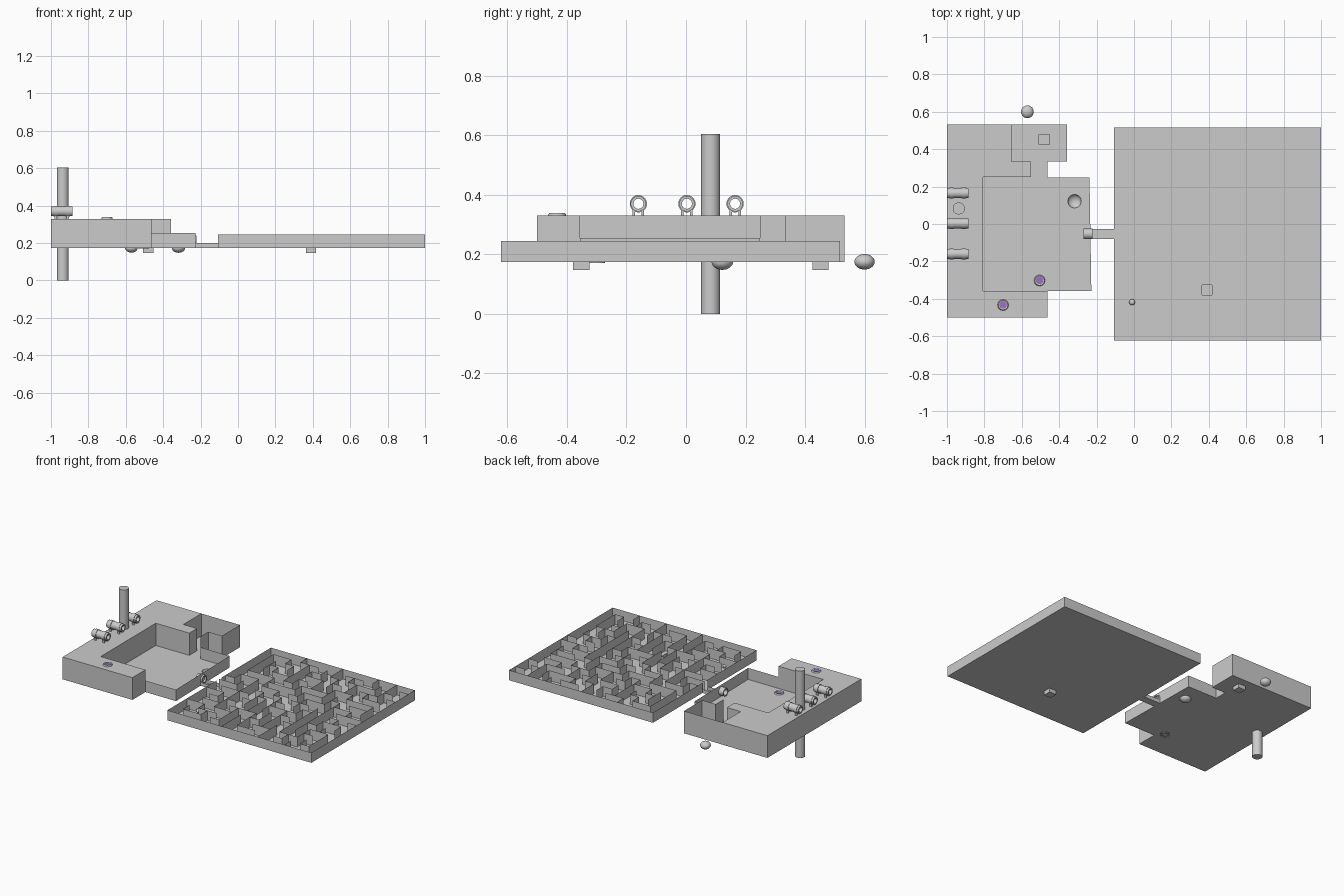
import bpy, bmesh, math, random
from mathutils import Matrix

if "Cube" in bpy.data.objects:
    bpy.data.objects.remove(bpy.data.objects["Cube"])

random.seed(4)
Z0 = 0.175                      # floor level of both boards
PLATEAU, RIM, MAZE = 0.33, 0.255, 0.245


def finish(name, bm, smooth=False, mat=None):
    me = bpy.data.meshes.new(name)
    bm.to_mesh(me)
    bm.free()
    ob = bpy.data.objects.new(name, me)
    bpy.context.collection.objects.link(ob)
    if smooth:
        bpy.context.view_layer.objects.active = ob
        ob.select_set(True)
        bpy.ops.object.shade_smooth_by_angle(angle=math.radians(40))
        ob.select_set(False)
    if mat:
        me.materials.append(mat)
    return ob


def add_strip(bm, pts, z0, z1):
    """Paper-thin upright wall along an open path."""
    lo = [bm.verts.new((x, y, z0)) for x, y in pts]
    hi = [bm.verts.new((x, y, z1)) for x, y in pts]
    for i in range(len(pts) - 1):
        bm.faces.new((lo[i], lo[i + 1], hi[i + 1], hi[i]))


def wall(name, pts, z0, z1):
    bm = bmesh.new()
    add_strip(bm, pts, z0, z1)
    return finish(name, bm)


def sheet(name, loops, z):
    """Flat sheet; loops after the first are holes."""
    bm = bmesh.new()
    edges = []
    for loop in loops:
        vs = [bm.verts.new((x, y, z)) for x, y in loop]
        edges += [bm.edges.new((vs[i - 1], vs[i])) for i in range(len(vs))]
    bmesh.ops.triangle_fill(bm, use_beauty=True, edges=edges, normal=(0, 0, 1))
    return finish(name, bm)


def square(x, y, h):
    return [(x - h, y - h), (x + h, y - h), (x + h, y + h), (x - h, y + h)]


def circle(x, y, r, n=32):
    return [(x + r * math.cos(2 * math.pi * i / n),
             y + r * math.sin(2 * math.pi * i / n)) for i in range(n)]


def lathe(name, profile, loc, axis='Z', n=32, mat=None):
    """Spin (radius, height) points round an axis."""
    bm = bmesh.new()
    vs = [bm.verts.new((r, 0, h)) for r, h in profile]
    es = [bm.edges.new((vs[i], vs[i + 1])) for i in range(len(vs) - 1)]
    bmesh.ops.spin(bm, geom=vs + es, cent=(0, 0, 0), axis=(0, 0, 1),
                   angle=2 * math.pi, steps=n)
    bmesh.ops.remove_doubles(bm, verts=bm.verts, dist=1e-5)
    bmesh.ops.recalc_face_normals(bm, faces=bm.faces)
    if axis == 'X':
        bm.transform(Matrix.Rotation(math.pi / 2, 4, 'Y'))
    bm.transform(Matrix.Translation(loc))
    return finish(name, bm, True, mat)


def ball(name, loc, r, h):
    arc = [math.pi * (i / 16 - 0.5) for i in range(17)]
    return lathe(name, [(r * math.cos(a), h * math.sin(a)) for a in arc], loc)


def square_cup(name, x, y, h, depth):
    p = square(x, y, h)
    wall(name + "_sides", p + p[:1], Z0 - depth, Z0)
    sheet(name + "_bottom", [p], Z0 - depth)


# Course floor with a square cup hole and a round cup hole
bowl_at, cup_a, cup_b = (-0.318, 0.122), (-0.48, 0.452), (0.39, -0.352)
footprint = [(-1, -0.5), (-0.463, -0.5), (-0.463, -0.357), (-0.228, -0.357),
             (-0.238, 0.248), (-0.463, 0.248), (-0.463, 0.335), (-0.358, 0.335),
             (-0.358, 0.533), (-1, 0.533)]
sheet("course_floor", [footprint, square(*cup_a, 0.027), circle(*bowl_at, 0.036)], Z0)
square_cup("course_cup", *cup_a, 0.027, 0.027)
arc = [math.pi / 2 * i / 8 for i in range(9)]
lathe("round_cup", [(0.036 * math.sin(a), -0.027 * math.cos(a)) for a in arc],
      (*bowl_at, Z0))

# Raised deck around the course, with its walls down to the floor
deck = [(-1, -0.5), (-0.463, -0.5), (-0.463, -0.357), (-0.808, -0.357),
        (-0.808, 0.25), (-0.55, 0.25), (-0.55, 0.335), (-0.655, 0.335),
        (-0.655, 0.533), (-1, 0.533)]
sheet("deck_top", [deck], PLATEAU)
wall("deck_walls", deck + deck[:1], Z0, PLATEAU)

# Thin high walls of the side room and lower rim of the main room
wall("side_room_walls", [(-0.655, 0.533), (-0.358, 0.533), (-0.358, 0.335),
                         (-0.463, 0.335), (-0.463, 0.248)], Z0, PLATEAU)
wall("course_rim", [(-0.463, 0.248), (-0.238, 0.248), (-0.228, -0.357),
                    (-0.463, -0.357)], Z0, RIM)

# Exit pipe and bridge to the maze
lathe("exit_pipe", [(0.02, -0.024), (0.028, -0.024), (0.028, 0.024), (0.02, 0.024),
                    (0.02, -0.024)], (-0.245, -0.053, 0.213), 'X')
sheet("bridge_floor", [[(-0.235, -0.08), (-0.108, -0.08), (-0.108, -0.027),
                        (-0.235, -0.027)]], Z0)
for y in (-0.08, -0.027):
    wall("bridge_rail", [(-0.235, y), (-0.108, y)], Z0, 0.2)

# Maze board
X0, X1, Y0, Y1 = -0.108, 1.0, -0.622, 0.517
sheet("maze_floor", [[(X0, Y0), (X1, Y0), (X1, Y1), (X0, Y1)],
                     square(*cup_b, 0.027)], Z0)
square_cup("maze_cup", *cup_b, 0.027, 0.027)
wall("maze_border", [(X0, -0.027), (X0, Y1), (X1, Y1), (X1, Y0), (X0, Y0),
                     (X0, -0.08)], Z0, MAZE)

# Maze walls: carve passages through a grid, keep the rest as thin walls
N = 16
dx, dy = (X1 - X0) / N, (Y1 - Y0) / N
opened, seen, stack = set(), {(0, 8)}, [(0, 8)]
while stack:
    i, j = stack[-1]
    nxt = [(i + a, j + b) for a, b in ((1, 0), (-1, 0), (0, 1), (0, -1))
           if 0 <= i + a < N and 0 <= j + b < N and (i + a, j + b) not in seen]
    if not nxt:
        stack.pop()
        continue
    c = random.choice(nxt)
    opened.add(frozenset(((i, j), c)))
    seen.add(c)
    stack.append(c)
bm = bmesh.new()
for i in range(N):
    for j in range(N):
        x, y = X0 + (i + 1) * dx, Y0 + (j + 1) * dy
        if i < N - 1 and frozenset(((i, j), (i + 1, j))) not in opened:
            add_strip(bm, [(x, y - dy), (x, y)], Z0, MAZE)
        if j < N - 1 and frozenset(((i, j), (i, j + 1))) not in opened:
            add_strip(bm, [(x - dx, y), (x, y)], Z0, MAZE)
finish("maze_walls", bm)

# Balls
ball("loose_ball", (-0.57, 0.6, 0.175), 0.034, 0.026)
ball("maze_ball", (-0.01, -0.418, 0.19), 0.016, 0.014)

# Tall post through the deck
lathe("post", [(0, 0), (0.032, 0), (0.032, 0.605), (0, 0.605)], (-0.937, 0.083, 0))

# Three barrels on small feet
for y in (-0.16, 0.003, 0.165):
    lathe("barrel", [(0.017, -0.057), (0.026, -0.057), (0.026, 0.057), (0.017, 0.057),
                     (0.017, -0.057)], (-0.942, y, 0.37), 'X')
    for x in (-0.975, -0.91):
        lathe("barrel_collar", [(0.025, -0.011), (0.029, -0.011), (0.029, 0.011),
                                (0.025, 0.011)], (x, y, 0.37), 'X')
        for s in (-1, 1):
            bm = bmesh.new()
            bmesh.ops.create_cube(bm, size=1, matrix=Matrix.Translation(
                (x, y + s * 0.015, 0.34)) @ Matrix.Diagonal((0.014, 0.008, 0.02, 1)))
            finish("barrel_foot", bm)

# Purple buttons with grey rims
purple = bpy.data.materials.new("purple")
purple.diffuse_color = (0.33, 0.16, 0.58, 1)
purple.use_nodes = True
purple.node_tree.nodes["Principled BSDF"].inputs["Base Color"].default_value = purple.diffuse_color
for x, y, z in ((-0.7, -0.433, PLATEAU), (-0.505, -0.302, Z0)):
    lathe("button_rim", [(0.03, -0.004), (0.03, 0.004), (0.026, 0.009), (0.02, 0.006),
                         (0.02, -0.004)], (x, y, z), n=12)
    lathe("button", [(0.021, 0), (0.021, 0.005), (0, 0.005)], (x, y, z), n=12, mat=purple)
